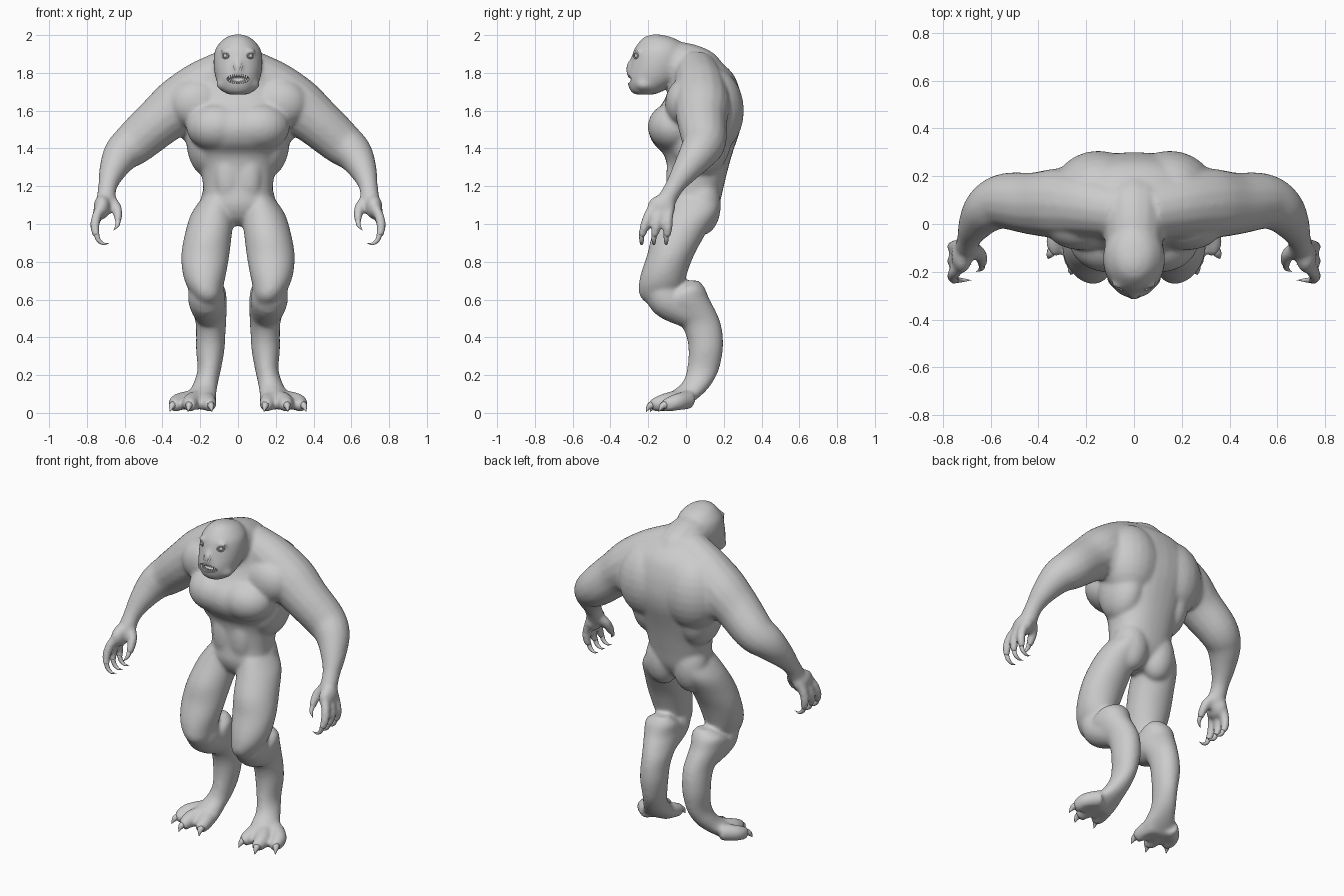
import bpy
import bmesh
from math import cos, sin, pi, radians, copysign
from mathutils import Matrix, Vector
from mathutils.bvhtree import BVHTree

cube = bpy.data.objects.get("Cube")
if cube:
    bpy.data.objects.remove(cube)


def material(name, value):
    mat = bpy.data.materials.new(name)
    mat.use_nodes = True
    colour = (value, value, value, 1)
    mat.diffuse_color = colour
    mat.node_tree.nodes["Principled BSDF"].inputs["Base Color"].default_value = colour
    return mat


skin = material("grey skin", 0.6)
ivory = material("pale teeth", 0.8)


def dense(rows, steps=5):
    """Smooth interpolation between rows of numbers."""
    rows = [Vector(r) for r in rows]
    out = []
    for i in range(len(rows) - 1):
        a, b = rows[max(i - 1, 0)], rows[i]
        c, d = rows[i + 1], rows[min(i + 2, len(rows) - 1)]
        for k in range(steps):
            t = k / steps
            out.append(b + (c - a) * (t / 2)
                       + (a * 2 - b * 5 + c * 4 - d) * (t * t / 2)
                       + (b * 3 - a - c * 3 + d) * (t ** 3 / 2))
    return out + [rows[-1]]


def skin_rings(bm, rings):
    rings = [[bm.verts.new(p) for p in ring] for ring in rings]
    n = len(rings[0])
    for low, high in zip(rings, rings[1:]):
        for i in range(n):
            j = (i + 1) % n
            bm.faces.new((low[i], low[j], high[j], high[i]))
    bm.faces.new(rings[0][::-1])
    bm.faces.new(rings[-1])


def stack(bm, rows, side=1, power=1, n=32):
    """Loft of level ovals given as z, front, back, inner, outer."""
    def bulge(v):
        return copysign(abs(v) ** power, v)
    rings = []
    for z, y0, y1, x0, x1 in dense(rows):
        rings.append([(side * ((x0 + x1) / 2 + (x1 - x0) / 2 * bulge(cos(2 * pi * i / n))),
                       (y0 + y1) / 2 + (y1 - y0) / 2 * bulge(sin(2 * pi * i / n)), z)
                      for i in range(n)])
    skin_rings(bm, rings)


def tube(bm, rows, side=1, n=16):
    """Round limb along points given as x, y, z, radius."""
    rows = dense(rows)
    points = [Vector((side * r[0], r[1], r[2])) for r in rows]
    rings = []
    u = None
    for i, p in enumerate(points):
        along = (points[min(i + 1, len(points) - 1)] - points[max(i - 1, 0)]).normalized()
        u = along.orthogonal() if u is None else u - along * u.dot(along)
        u.normalize()
        v = along.cross(u)
        r = max(rows[i][3], 0.0008)
        rings.append([p + (u * cos(2 * pi * k / n) + v * sin(2 * pi * k / n)) * r
                      for k in range(n)])
    skin_rings(bm, rings)


def blob(bm, centre, size, side=1):
    x, y, z = centre
    bmesh.ops.create_uvsphere(bm, u_segments=24, v_segments=14, radius=1,
                              matrix=Matrix.Translation((side * x, y, z))
                              @ Matrix.Diagonal((*size, 1)))


def make(name, bm, mat):
    bmesh.ops.recalc_face_normals(bm, faces=bm.faces)
    mesh = bpy.data.meshes.new(name)
    bm.to_mesh(mesh)
    bm.free()
    mesh.polygons.foreach_set("use_smooth", [True] * len(mesh.polygons))
    mesh.materials.append(mat)
    obj = bpy.data.objects.new(name, mesh)
    bpy.context.collection.objects.link(obj)
    return obj


body = bmesh.new()

# Torso: z, front, back, half width
torso = [(.99, -.02, .08, .04), (1.03, -.07, .13, .11), (1.1, -.1, .175, .175),
         (1.2, -.095, .2, .185), (1.3, -.1, .225, .2), (1.37, -.12, .245, .225),
         (1.43, -.175, .265, .245), (1.5, -.2, .288, .265), (1.57, -.182, .3, .28),
         (1.64, -.125, .298, .29), (1.72, -.09, .282, .28), (1.8, -.08, .245, .23),
         (1.87, -.07, .165, .15), (1.92, -.06, .08, .08)]
stack(body, [(z, a, b, -w, w) for z, a, b, w in torso], power=.88)

# Neck and head
tube(body, [(0, .06, 1.66, .1), (0, .07, 1.77, .145), (0, .01, 1.825, .132),
            (0, -.1, 1.85, .12)])
head = [(1.685, -.27, -.17, .05), (1.71, -.298, -.11, .09), (1.77, -.312, -.03, .118),
        (1.85, -.295, .0, .13), (1.92, -.277, .0, .122), (1.965, -.247, -.03, .092),
        (1.99, -.22, -.08, .06), (2.004, -.18, -.14, .02)]
stack(body, [(z, a, b, -w, w) for z, a, b, w in head])
tube(body, [(0, -.262, 1.88, .02), (0, -.29, 1.84, .026), (0, -.293, 1.8, .027)])

thigh = [(1.14, -.08, .18, .03, .19), (1.05, -.125, .165, .02, .25),
         (.94, -.18, .1, .033, .283), (.84, -.205, .045, .045, .3),
         (.75, -.235, .01, .06, .295), (.68, -.25, -.01, .075, .275),
         (.62, -.245, -.03, .085, .24), (.575, -.2, -.05, .1, .215),
         (.55, -.14, -.07, .13, .19)]
lower_leg = [(.7, -.01, .07, .1, .19), (.66, -.07, .1, .068, .252), (.6, -.17, .125, .06, .262),
             (.545, -.13, .155, .06, .245), (.48, -.04, .182, .062, .225),
             (.41, 0, .195, .067, .222), (.33, .013, .195, .072, .222),
             (.23, .005, .175, .09, .215), (.16, -.02, .14, .105, .235),
             (.11, -.08, .1, .113, .265), (.06, -.14, .04, .115, .32),
             (.02, -.13, -.02, .14, .31)]
knee = [(.17, -.13, .68, .09), (.165, -.1, .6, .1), (.15, .02, .53, .085)]
arm = [(.05, .05, 1.815, .115), (.19, .075, 1.73, .135), (.31, .085, 1.63, .148),
       (.42, .085, 1.54, .132), (.54, .095, 1.435, .118), (.615, .06, 1.37, .1),
       (.665, -.005, 1.28, .072), (.69, -.06, 1.2, .051), (.7, -.1, 1.13, .05),
       (.715, -.125, 1.07, .045)]
fingers = [(-.175, -.235), (-.128, -.17), (-.085, -.105)]
toes = [(.15, -.15), (.255, -.172), (.335, -.105)]
claws = bmesh.new()

for side in (-1, 1):
    # Legs and arms
    stack(body, thigh, side)
    stack(body, lower_leg, side)
    tube(body, knee, side)
    tube(body, arm, side)
    # Chest, front shoulder, shoulder blade, flank, buttock and belly muscles
    blob(body, (.11, -.06, 1.515), (.165, .143, .13), side)
    blob(body, (.22, -.01, 1.64), (.15, .1, .13), side)
    blob(body, (.15, .135, 1.6), (.19, .172, .23), side)
    blob(body, (.27, .14, 1.6), (.13, .1, .14), side)
    blob(body, (.16, .08, 1.45), (.115, .16, .2), side)
    blob(body, (.095, .085, 1.1), (.105, .1, .16), side)
    blob(body, (.055, -.055, 1.25), (.07, .05, .15), side)
    # Brow and cheek
    blob(body, (.06, -.255, 1.917), (.036, .018, .012), side)
    blob(body, (.075, -.22, 1.74), (.04, .05, .035), side)
    # Palm, fingers and thumb with their claws
    blob(body, (.72, -.13, 1.09), (.045, .075, .065), side)
    for y, tip in fingers:
        mid = (y + tip) / 2
        tube(body, [(.725, y, 1.09, .027), (.752, mid, 1.03, .027),
                    (.757, tip + .01, .97, .024), (.745, tip, .93, .019)], side)
        tube(claws, [(.75, tip, .945, .014), (.737, tip, .913, .012),
                     (.71, tip, .895, .007), (.68, tip, .9, 0)], side, 10)
    tube(body, [(.69, -.09, 1.14, .033), (.645, -.125, 1.09, .029),
                (.635, -.155, 1.04, .025), (.638, -.172, 1.01, .019)], side)
    tube(claws, [(.637, -.165, 1.025, .015), (.638, -.185, .995, .011),
                 (.66, -.2, .965, 0)], side, 10)
    # Toes and their claws
    for x, y in toes:
        out = (x - .21) * .4
        tube(body, [(.2 + out, y + .12, .07, .05), (x - out * .4, y + .06, .058, .046),
                    (x, y, .04, .036), (x + out * .2, y - .012, .035, .025)], side)
        tube(claws, [(x, y + .005, .045, .022), (x + out * .3, y - .02, .036, .017),
                     (x + out * .5, y - .04, .006, .001)], side, 10)

# Fuse the body into one smooth skin
body = make("body", body, skin)
remesh = body.modifiers.new("fuse", "REMESH")
remesh.mode = "VOXEL"
remesh.voxel_size = 0.01
smooth = body.modifiers.new("relax", "SMOOTH")
smooth.factor = 0.5
smooth.iterations = 14

# Mouth and nostril cutter
cutter = bmesh.new()
blob(cutter, (0, -.3, 1.768), (.06, .07, .024))
for side in (-1, 1):
    tube(cutter, [(.028, -.3, 1.86, .006), (.02, -.312, 1.832, .008),
                  (.01, -.318, 1.81, .005)], side, 8)
cutter = make("mouth_cutter", cutter, skin)
cutter.hide_render = True
cut = body.modifiers.new("mouth", "BOOLEAN")
cut.object = cutter
cut.operation = "DIFFERENCE"
cut.solver = "EXACT"

# Bake the modifiers and drop the cutter
depsgraph = bpy.context.evaluated_depsgraph_get()
baked = bpy.data.meshes.new_from_object(body.evaluated_get(depsgraph))
body.modifiers.clear()
body.data = baked
baked.materials.clear()
baked.materials.append(skin)
baked.polygons.foreach_set("material_index", [0] * len(baked.polygons))
baked.polygons.foreach_set("use_smooth", [True] * len(baked.polygons))
baked.set_sharp_from_angle(angle=radians(50))
bpy.data.objects.remove(cutter)
make("claws", claws, skin)

tree = BVHTree.FromPolygons([v.co for v in baked.vertices],
                            [p.vertices for p in baked.polygons])


def face_y(x, z):
    hit = tree.ray_cast(Vector((x, -1, z)), Vector((0, 1, 0)))[0]
    return hit.y if hit else -.28


# Teeth in two rows
teeth = bmesh.new()
for z, down in ((1.79, 1), (1.744, -1)):
    for i in range(-4, 5):
        x = i * .011
        y = face_y(x, z + .012 * down) + .012
        rim = z - down * .0007 * i * i
        length = .024 if abs(i) == 3 else .017
        tube(teeth, [(x, y, rim + .006 * down, .006), (x, y - .002, rim - .005 * down, .005),
                     (x, y, rim - length * down, 0)], 1, 8)
make("teeth", teeth, ivory)

# Eyes with raised lids
eyes, lids = bmesh.new(), bmesh.new()
for side in (-1, 1):
    y = face_y(side * .066, 1.89)
    blob(eyes, (.066, y + .004, 1.89), (.012, .012, .012), side)
    loop = [(.066 + .016 * cos(a), y + .012 * cos(a), 1.89 + .013 * sin(a), .004)
            for a in (2 * pi * k / 10 for k in range(11))]
    tube(lids, loop, side, 8)
make("eyes", eyes, skin)
make("eyelids", lids, skin)
